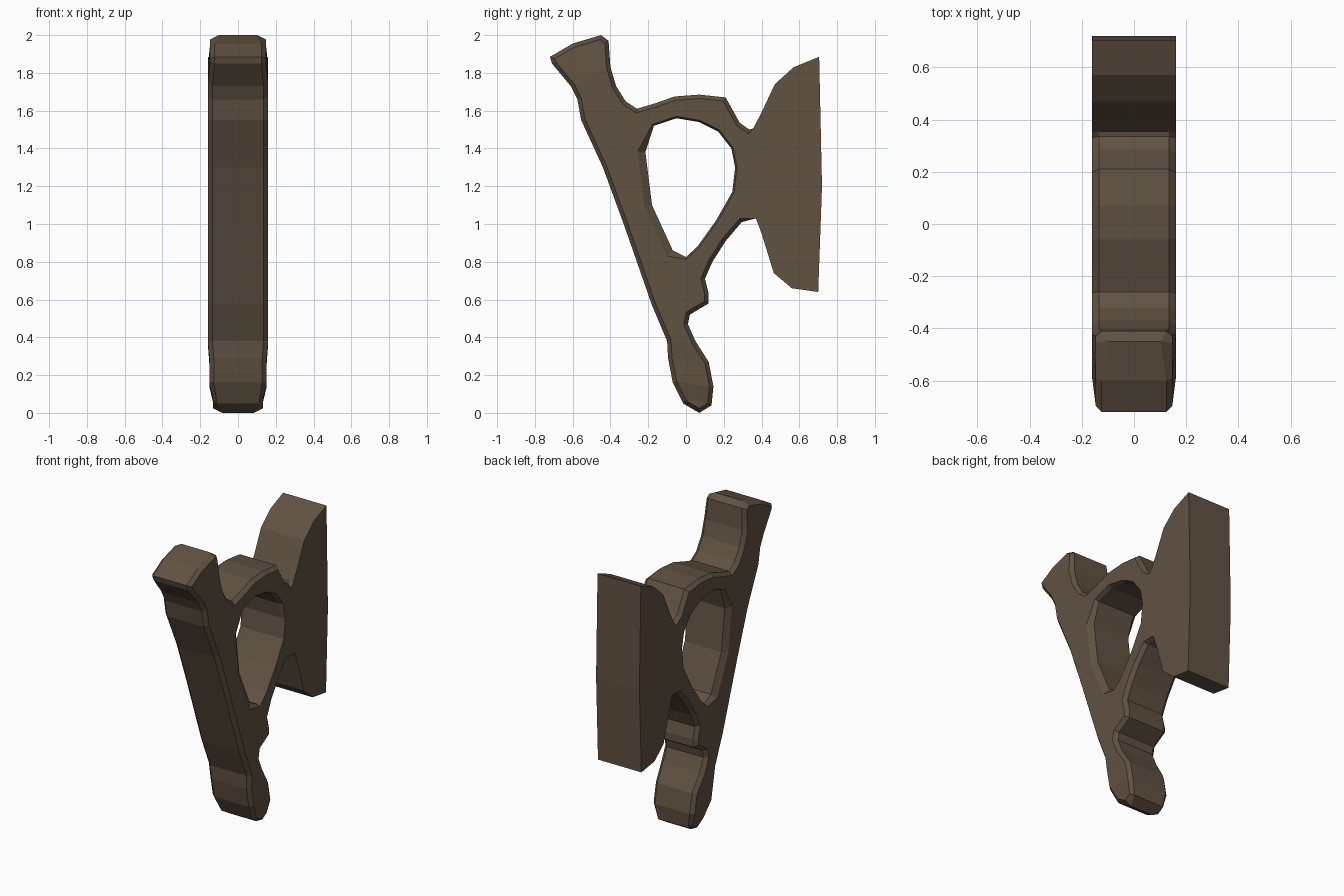
import bpy, bmesh
from mathutils import Vector

if "Cube" in bpy.data.objects:
    bpy.data.objects.remove(bpy.data.objects["Cube"])

HALF, CHAMFER_X, INSET = 0.16, 0.025, 0.03

# Side profile (y, z), counter-clockwise: foot, notch, lower strut
lower = [(0.07, 0), (0.135, 0.04), (0.145, 0.14), (0.12, 0.27), (0.05, 0.38),
         (0.01, 0.47), (0.02, 0.52), (0.12, 0.58), (0.12, 0.63), (0.10, 0.71),
         (0.14, 0.80), (0.21, 0.91), (0.295, 1.01)]
# Square-edged mounting plate
plate = [(0.37, 1.03), (0.40, 0.95), (0.465, 0.74), (0.56, 0.66), (0.70, 0.64),
         (0.72, 1.20), (0.705, 1.885), (0.57, 1.83), (0.47, 1.74), (0.40, 1.59),
         (0.355, 1.505)]
# Arch, flared upper prong and long front edge
upper = [(0.335, 1.50), (0.285, 1.535), (0.21, 1.67), (0.07, 1.685), (-0.06, 1.675),
         (-0.16, 1.64), (-0.26, 1.61), (-0.32, 1.65), (-0.37, 1.73), (-0.40, 1.83),
         (-0.41, 1.97), (-0.45, 2.0), (-0.60, 1.955), (-0.72, 1.885), (-0.71, 1.85),
         (-0.61, 1.73), (-0.575, 1.66), (-0.555, 1.55), (-0.44, 1.30), (-0.33, 1.0),
         (-0.18, 0.57), (-0.10, 0.38), (-0.095, 0.29), (-0.07, 0.16), (-0.015, 0.05)]
# Teardrop opening, clockwise
opening = [(0, 0.825), (-0.07, 0.86), (-0.18, 1.10), (-0.215, 1.38), (-0.17, 1.52),
           (-0.05, 1.56), (0.07, 1.54), (0.17, 1.49), (0.24, 1.40), (0.26, 1.30),
           (0.245, 1.17), (0.16, 1.02), (0.06, 0.88)]


def inset_loop(points, amounts):
    """Shift every point into the material (left of travel direction)."""
    out, n = [], len(points)
    for i, d in enumerate(amounts):
        a, p, c = (Vector(points[j % n]) for j in (i - 1, i, i + 1))
        u, v = (p - a).normalized(), (c - p).normalized()
        n1, n2 = Vector((-u.y, u.x)), Vector((-v.y, v.x))
        out.append(p + (n1 + n2) * d / max(1 + n1.dot(n2), 0.7))
    return out


bm = bmesh.new()
caps = {-1: [], 1: []}


def add_wall(points, amounts):
    """Chamfered wall around one profile loop; keeps its rim edges for the caps."""
    inner = inset_loop(points, amounts)
    layers = [(-HALF, inner), (-HALF + CHAMFER_X, points),
              (HALF - CHAMFER_X, points), (HALF, inner)]
    rings = [[bm.verts.new((x, p[0], p[1])) for p in pts] for x, pts in layers]
    n = len(points)
    for r0, r1 in zip(rings, rings[1:]):
        for i in range(n):
            j = (i + 1) % n
            bm.faces.new((r0[i], r0[j], r1[j], r1[i]))
    for side, ring in ((-1, rings[0]), (1, rings[-1])):
        caps[side] += [bm.edges.get((ring[i], ring[(i + 1) % n])) for i in range(n)]


outline = lower + plate + upper
add_wall(outline, [INSET * 0.7] * len(lower) + [0] * len(plate) + [INSET * 0.7] * len(upper))
# The opening is chamfered more on its front side
add_wall(opening, [0.04 if y < 0 and z < 1.5 else 0.01 for y, z in opening])

# Flat side faces
for side, edges in caps.items():
    bmesh.ops.triangle_fill(bm, edges=edges, use_beauty=True, normal=(side, 0, 0))

# Narrow the rounded foot and prong tip
for v in bm.verts:
    if v.co.y < 0.2:
        if v.co.z < 0.08:
            v.co.x *= 0.62 if v.co.z < 0.02 else 0.82
        elif v.co.z < 0.35:
            v.co.x *= 0.95
        elif v.co.z > 1.84:
            v.co.x *= 0.75 if v.co.z > 1.985 else 0.92
bmesh.ops.recalc_face_normals(bm, faces=bm.faces[:])

mesh = bpy.data.meshes.new("slingshot_bracket")
bm.to_mesh(mesh)
bm.free()
bracket = bpy.data.objects.new("forked_bracket", mesh)
bpy.context.collection.objects.link(bracket)

brown = bpy.data.materials.new("dark_brown")
brown.diffuse_color = (0.12, 0.085, 0.055, 1)
brown.use_nodes = True
brown.node_tree.nodes["Principled BSDF"].inputs["Base Color"].default_value = brown.diffuse_color
mesh.materials.append(brown)
